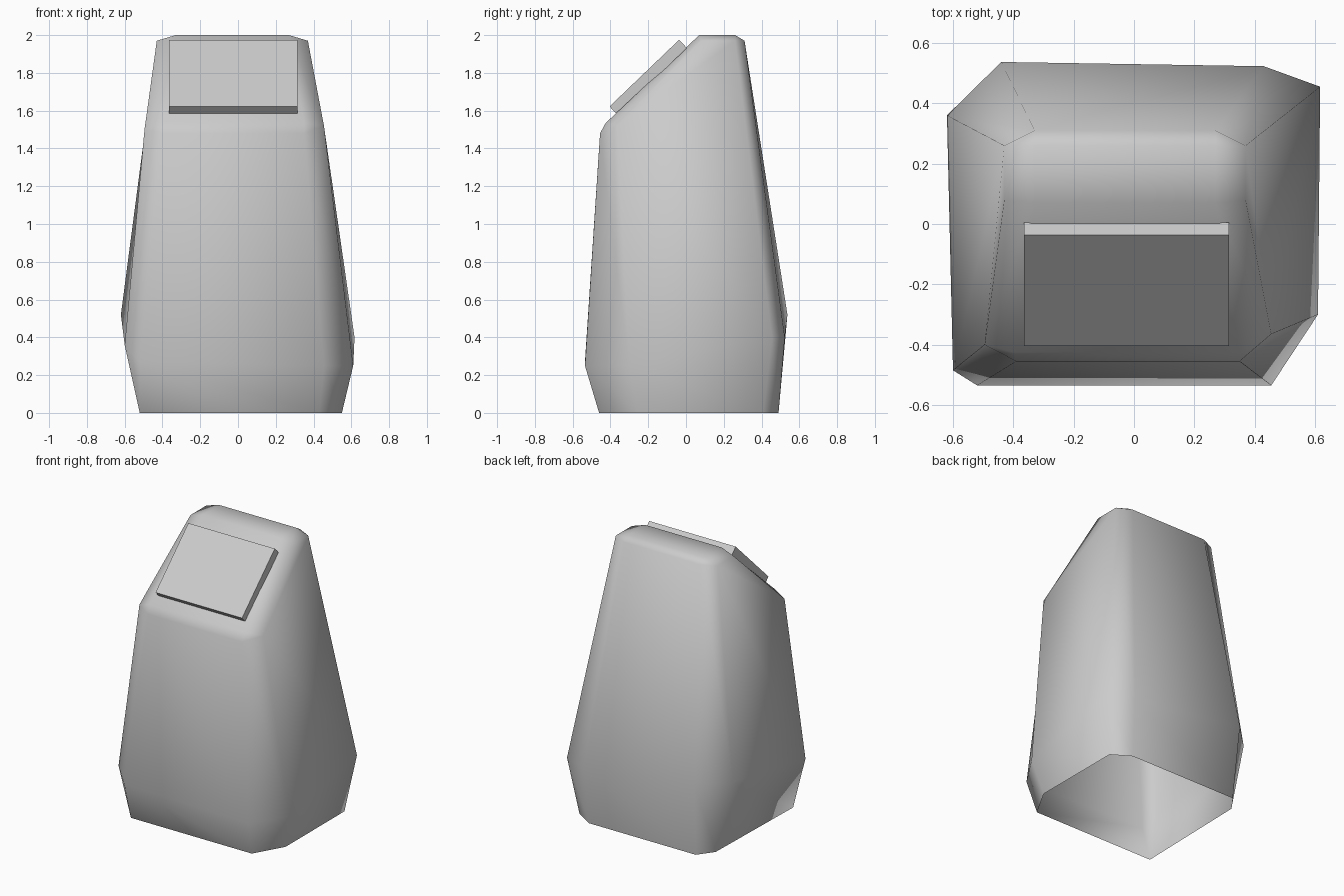
import bpy, bmesh, math
from mathutils import Vector

cube = bpy.data.objects.get("Cube")
if cube:
    bpy.data.objects.remove(cube, do_unlink=True)

grey = bpy.data.materials.new("plain_grey")
grey.use_nodes = True
colour = (0.6, 0.6, 0.6, 1)
grey.diffuse_color = colour
grey.node_tree.nodes["Principled BSDF"].inputs["Base Color"].default_value = colour


def finish(bm, name, smooth):
    bmesh.ops.remove_doubles(bm, verts=bm.verts, dist=0.0005)
    bmesh.ops.recalc_face_normals(bm, faces=bm.faces)
    for f in bm.faces:
        f.smooth = smooth
    mesh = bpy.data.meshes.new(name)
    bm.to_mesh(mesh)
    bm.free()
    mesh.materials.append(grey)
    ob = bpy.data.objects.new(name, mesh)
    bpy.context.collection.objects.link(ob)
    return ob


# Irregular rings, anticlockwise pairs of points round each chamfered corner:
# front +x, front -x, back -x, back +x
base = [(.55, -.25, 0), (.43, -.46, 0), (-.52, -.46, 0), (-.52, -.46, 0),
        (-.5, .38, 0), (-.42, .49, 0), (.42, .49, 0), (.55, .41, 0)]
bulge = [(.61, -.3, .25), (.455, -.535, .25), (-.52, -.535, .27), (-.6, -.485, .36),
         (-.62, .36, .52), (-.44, .537, .52), (.43, .523, .4), (.617, .455, .4)]
rim = [(.455, -.365, 1.52), (.35, -.455, 1.48), (-.39, -.455, 1.48), (-.495, -.4, 1.5),
       (-.43, .26, 1.97), (-.33, .31, 1.97), (.27, .31, 1.97), (.37, .26, 1.97)]
# The sloping top and the flat crown, meeting at the ridge
ridge_edge = [(.37, .08, 1.97), (-.43, .08, 1.97)]
slope = [(.35, -.425, 1.535), (-.4, -.425, 1.535)]
ridge = [(.27, .07, 2), (-.33, .07, 2)]
crown = [(-.33, .26, 2), (.27, .26, 2)]

# Tapered stone body, open underneath
bm = bmesh.new()
lo, mid, top, sides, sl, ri, cr = [[bm.verts.new(p) for p in pts] for pts in
                                   (base, bulge, rim, ridge_edge, slope, ridge, crown)]


def face(*verts):
    bm.faces.new(verts)


for i in range(8):
    j = (i + 1) % 8
    face(lo[i], lo[j], mid[j], mid[i])
    if i not in (3, 7):
        face(mid[i], mid[j], top[j], top[i])
# Flanks, split where the ridge meets them
face(mid[3], mid[4], top[4], top[3])
face(top[3], top[4], sides[1])
face(mid[7], mid[0], top[0], top[7])
face(top[7], top[0], sides[0])
# Bevelled cap
face(top[1], top[2], sl[1], sl[0])
face(top[0], top[1], sl[0])
face(top[2], top[3], sl[1])
face(sl[0], sl[1], ri[1], ri[0])
face(top[0], sl[0], ri[0], sides[0])
face(top[3], sides[1], ri[1], sl[1])
face(sides[0], ri[0], cr[1], top[7])
face(sides[1], top[4], cr[0], ri[1])
face(ri[0], ri[1], cr[0], cr[1])
face(cr[0], top[5], top[6], cr[1])
face(top[4], top[5], cr[0])
face(top[6], top[7], cr[1])
finish(bm, "stone_body", True)

# Plain plaque lying on the slope
bm = bmesh.new()
bmesh.ops.create_cube(bm, size=1)
bmesh.ops.scale(bm, vec=Vector((.68, .51, .06)), verts=bm.verts)
plaque = finish(bm, "plaque", False)
plaque.location = (-.025, -.2, 1.777)
plaque.rotation_euler = (math.atan2(.355, .37), 0, 0)
